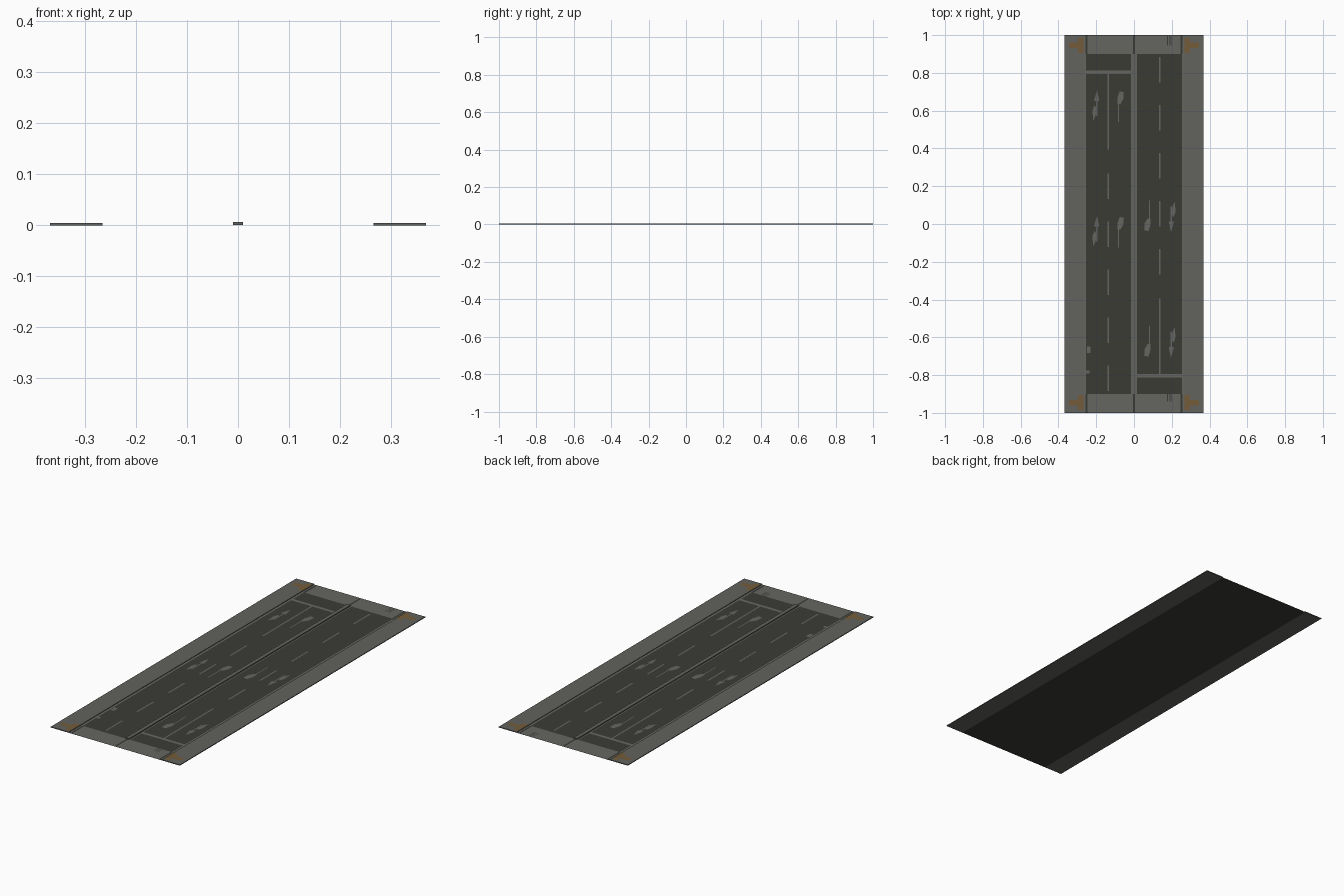
import bpy
import bmesh

if "Cube" in bpy.data.objects:
    bpy.data.objects.remove(bpy.data.objects["Cube"])


def material(name, rgb):
    m = bpy.data.materials.new(name)
    m.diffuse_color = (*rgb, 1.0)
    m.use_nodes = True
    m.node_tree.nodes["Principled BSDF"].inputs["Base Color"].default_value = m.diffuse_color
    return m


ASPHALT = material("asphalt", (0.043, 0.043, 0.036))
PAVING = material("paving_grey", (0.122, 0.122, 0.112))
PAINT = material("road_paint", (0.130, 0.130, 0.120))
TACTILE = material("tactile_ochre", (0.175, 0.105, 0.040))


def build(name, mat, polys, z, bottom=None):
    """Flat polygons at height z; extruded down to bottom if given."""
    bm = bmesh.new()
    for pts in polys:
        f = bm.faces.new([bm.verts.new((x, y, z)) for x, y in pts])
        f.normal_update()
        if f.normal.z < 0:
            f.normal_flip()
        if bottom is not None:
            low = bmesh.ops.extrude_face_region(bm, geom=[f], use_keep_orig=True)
            for v in low["geom"]:
                if isinstance(v, bmesh.types.BMVert):
                    v.co.z = bottom
    if bottom is not None:
        bmesh.ops.recalc_face_normals(bm, faces=bm.faces[:])
    me = bpy.data.meshes.new(name)
    bm.to_mesh(me)
    bm.free()
    me.materials.append(mat)
    ob = bpy.data.objects.new(name, me)
    bpy.context.collection.objects.link(ob)
    return ob


def rect(x0, x1, y0, y1):
    return [(x0, y0), (x1, y0), (x1, y1), (x0, y1)]


def turned(polys):
    """The polygons plus copies turned half a turn (opposite carriageway)."""
    return polys + [[(-x, -y) for x, y in p] for p in polys]


def four_corners(polys):
    return [[(sx * x, sy * y) for x, y in p]
            for p in polys for sx in (-1, 1) for sy in (-1, 1)]


# road surface and raised pavements
build("road_surface", ASPHALT, [rect(-0.266, 0.266, -1, 1)], 0.0)
build("sidewalks", PAVING, turned([rect(0.266, 0.368, -1, 1)]), 0.004, 0.0)

# median: flat painted base with a low kerb
build("median_base", PAINT, [rect(-0.017, 0.017, -0.9, 0.9)], 0.0008)
build("median_kerb", PAVING, [rect(-0.010, 0.010, -0.9, 0.9)], 0.006, 0.0008)

# edge lines along the pavements
build("edge_lines", PAINT, turned([rect(0.254, 0.266, -0.9, 0.9)]), 0.0008)

# crossings at both ends
build("crossings", PAINT, four_corners([rect(0.005, 0.247, 0.9, 1.0),
                                        rect(0.258, 0.266, 0.9, 1.0)]), 0.0008)
build("crossing_wear", ASPHALT,
      [rect(x - 0.002, x + 0.002, *r) for x in (0.178, 0.19, 0.2)
       for r in ((0.945, 0.995), (-0.94, -0.90))], 0.0014)

# stop lines, solid lane lines and dashes
lines = [rect(-0.254, -0.017, 0.795, 0.812),
         rect(-0.140, -0.132, 0.395, 0.795)]
for i in range(5):
    top = 0.268 - i * 0.254
    lines.append(rect(-0.140, -0.132, top - 0.135, top))
build("lane_lines", PAINT, turned(lines), 0.0008)

# arrows: one straight-and-turn, one turn, repeated along the lane
ARROWS = [
    [(-0.212, 0.652), (-0.184, 0.652), (-0.196, 0.708)],
    rect(-0.200, -0.194, 0.572, 0.652),
    [(-0.220, 0.600), (-0.210, 0.628), (-0.200, 0.615), (-0.203, 0.572),
     (-0.216, 0.548)],
    rect(-0.084, -0.079, 0.540, 0.640),
    [(-0.088, 0.668), (-0.076, 0.702), (-0.054, 0.698), (-0.056, 0.662),
     (-0.072, 0.636), (-0.086, 0.636)],
]
arrows = [[(x, y + dy) for x, y in p] for p in ARROWS for dy in (0.0, -0.665)]
build("lane_arrows", PAINT, turned(arrows), 0.0008)

# small stray road marks
build("small_marks", PAINT, [rect(-0.250, -0.230, -0.682, -0.648),
                             rect(-0.254, -0.236, -0.792, -0.776)], 0.0008)

# tactile paving at the corners
build("tactile_paving", TACTILE,
      four_corners([rect(0.267, 0.296, 0.905, 0.985),
                    rect(0.296, 0.345, 0.932, 0.960)]), 0.0046)
